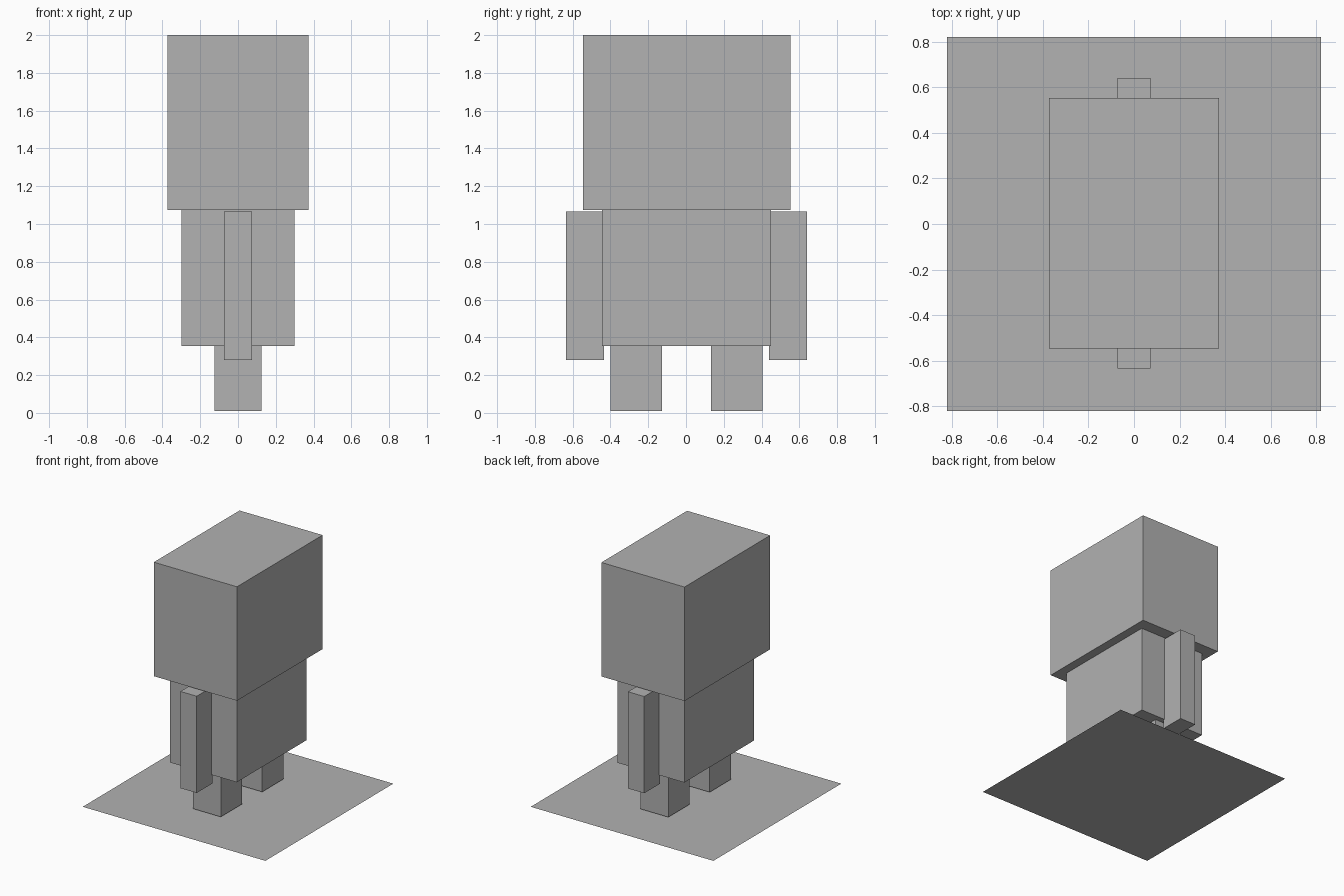
import bpy

if "Cube" in bpy.data.objects:
    bpy.data.objects.remove(bpy.data.objects["Cube"])

grey = bpy.data.materials.new("plain_grey")
grey.diffuse_color = (0.445, 0.445, 0.445, 1)
grey.use_nodes = True
grey.node_tree.nodes["Principled BSDF"].inputs["Base Color"].default_value = grey.diffuse_color


def finish(name):
    obj = bpy.context.object
    obj.name = name
    obj.data.materials.append(grey)
    return obj


def box(name, x, y, z):
    """Box from (min, max) ranges on each axis."""
    ranges = (x, y, z)
    bpy.ops.mesh.primitive_cube_add(size=1, location=[(a + b) / 2 for a, b in ranges])
    obj = finish(name)
    obj.scale = [b - a for a, b in ranges]
    bpy.ops.object.transform_apply(location=False, rotation=False, scale=True)
    return obj


# Flat base sheet
bpy.ops.mesh.primitive_plane_add(size=1.64, location=(0, 0, 0))
finish("base_sheet")

# Head and body
CY = 0.003  # figure sits slightly off centre
box("head", (-0.373, 0.373), (CY - 0.549, CY + 0.549), (1.075, 2.0))
box("body", (-0.30, 0.30), (CY - 0.447, CY + 0.447), (0.355, 1.075))

# Arms and legs, one on each side
for side, sign in (("left", -1), ("right", 1)):
    arm = sorted((CY + sign * 0.437, CY + sign * 0.637))
    leg = sorted((CY + sign * 0.129, CY + sign * 0.402))
    box(side + "_arm", (-0.073, 0.073), arm, (0.28, 1.065))
    box(side + "_leg", (-0.125, 0.125), leg, (0.01, 0.355))
